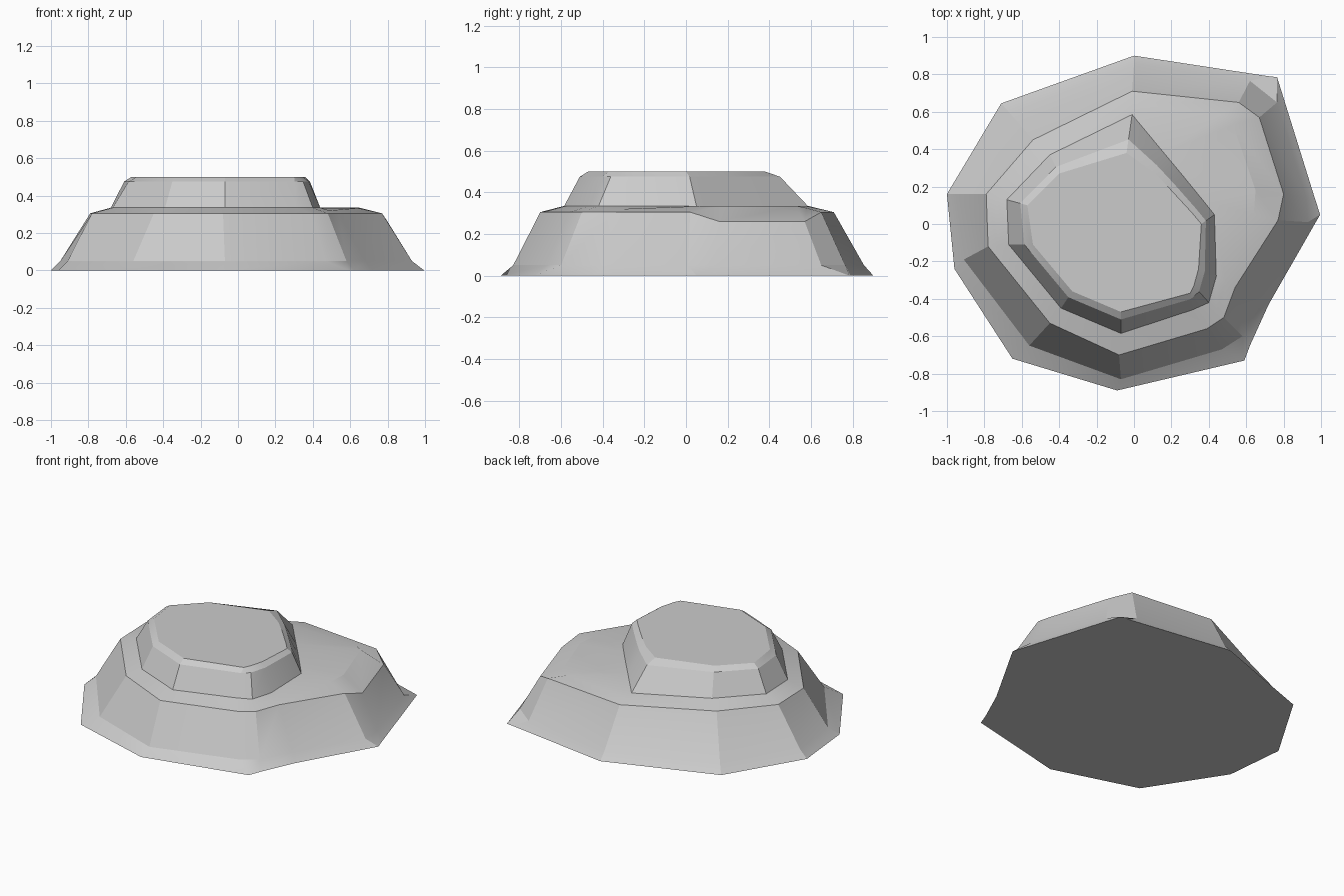
import bpy, bmesh, math

if "Cube" in bpy.data.objects:
    bpy.data.objects.remove(bpy.data.objects["Cube"])

# Horizontal outlines of the rock, each with 13 matching corners
# (left, then anticlockwise seen from above)
foot = [(-1, .16), (-.96, -.24), (-.65, -.72), (-.09, -.89), (.59, -.73), (.62, -.65), (.72, -.43),
        (.995, .05), (.963, .15), (.765, .785), (.72, .79), (0, .9), (-.71, .645)]
skirt = [(-.95, .16), (-.91, -.19), (-.56, -.65), (-.07, -.83), (.47, -.67), (.58, -.6), (.68, -.4),
         (.93, .01), (.92, .14), (.765, .65), (.62, .765), (0, .855), (-.67, .6)]
rim = [(-.79, .16), (-.78, -.12), (-.45, -.53), (-.08, -.7), (.39, -.56), (.48, -.5), (.54, -.34),
       (.77, .02), (.8, .16), (.67, .57), (.56, .65), (-.01, .71), (-.54, .45)]
step = [(-.68, .13), (-.67, -.11), (-.39, -.45), (-.07, -.585), (.31, -.46), (.4, -.42), (.44, -.28),
        (.43, .05), (.37, .125), (.26, .26), (.16, .38), (-.01, .585), (-.45, .37)]
crown = [(-.57, .1), (-.54, -.11), (-.33, -.36), (-.07, -.47), (.3, -.37), (.32, -.33), (.345, -.24),
         (.36, 0), (.31, .06), (.19, .19), (.1, .28), (-.04, .38), (-.4, .27)]


def level(outline, z):
    return [(x, y, z) for x, y in outline]


def blend(a, b, t):
    return [tuple(p + (q - p) * t for p, q in zip(u, v)) for u, v in zip(a, b)]


rim3, step3 = level(rim, .305), level(step, .335)
crown3 = level(crown, .5)
# The rim sags on the right, below a bulging ledge
for i in (8, 9):
    rim3[i] = rim3[i][:2] + (.26,)
ledge = blend(rim3, step3, .5)
ledge[7] = (.64, .05, .333)
ledge[8] = (.65, .18, .335)
ledge[9] = (.53, .53, .335)
ledge[10] = (.46, .58, .325)
shoulder = [(x, y, .475) for x, y, z in blend(step3, crown3, .65)]

# Tiered rock: rings bridged with quads, capped at both ends
bm = bmesh.new()
rings = [[bm.verts.new(p) for p in ring] for ring in
         (level(foot, 0), level(skirt, .05), rim3, ledge, step3, shoulder, crown3)]
n = len(foot)
for low, high in zip(rings, rings[1:]):
    for i in range(n):
        j = (i + 1) % n
        bm.faces.new((low[i], low[j], high[j], high[i]))
bm.faces.new(rings[0][::-1])
bm.faces.new(rings[-1])
bmesh.ops.recalc_face_normals(bm, faces=bm.faces)
mesh = bpy.data.meshes.new("tiered_rock")
bm.to_mesh(mesh)
bm.free()
rock = bpy.data.objects.new("tiered_rock", mesh)
bpy.context.collection.objects.link(rock)

# Soften only the shallow folds
bpy.context.view_layer.objects.active = rock
rock.select_set(True)
bpy.ops.object.shade_smooth_by_angle(angle=math.radians(20))
